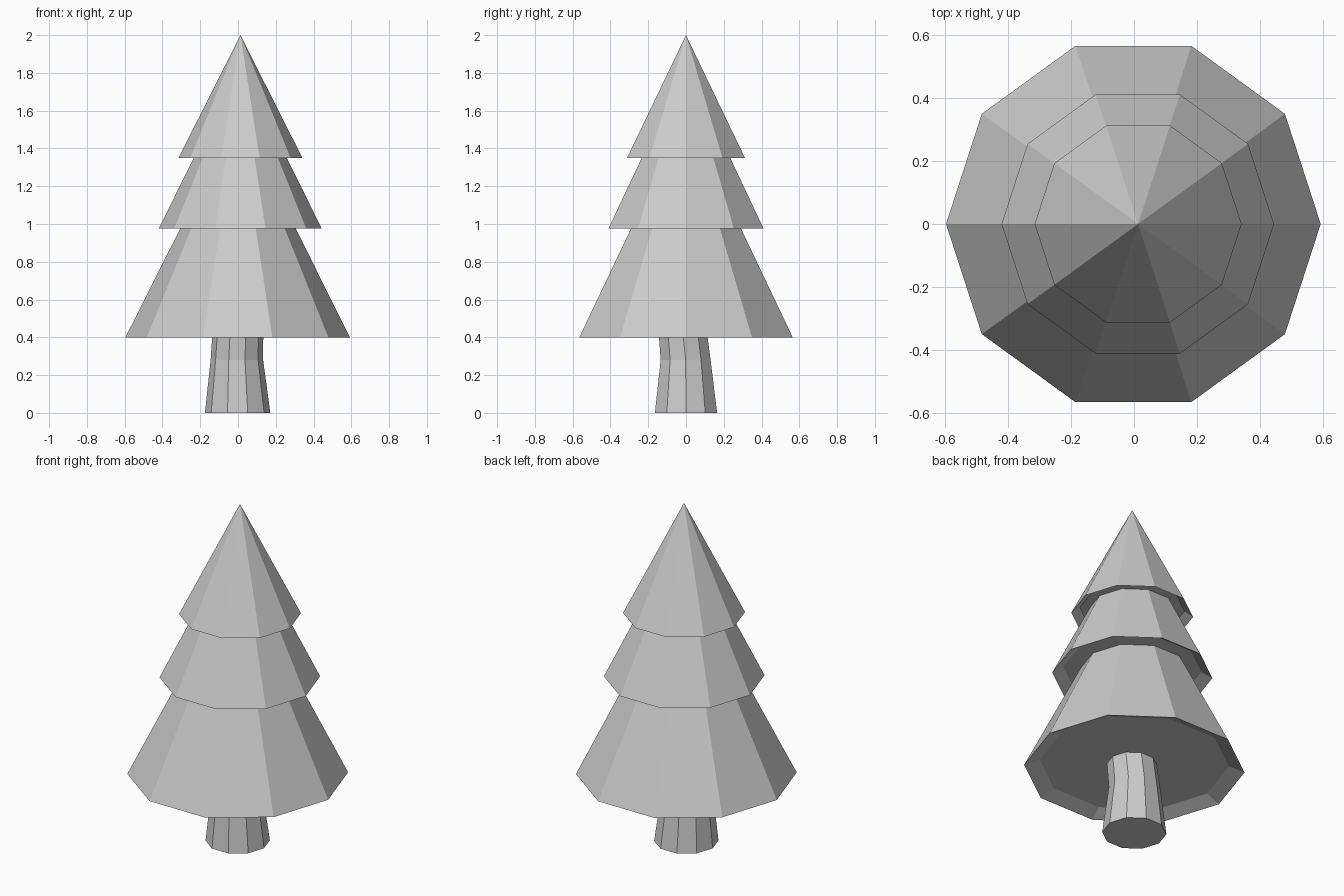
import bpy, bmesh
from math import cos, sin, pi

if "Cube" in bpy.data.objects:
    bpy.data.objects.remove(bpy.data.objects["Cube"])

SIDES = 10


def loft(name, rings):
    """Skin ten-sided rings (x, y, z, radius); radius 0 gives a point, ends are capped."""
    bm = bmesh.new()
    loops = []
    for x, y, z, r in rings:
        n = SIDES if r > 0 else 1
        loops.append([bm.verts.new((x + r * cos(2 * pi * i / SIDES),
                                    y + r * sin(2 * pi * i / SIDES), z)) for i in range(n)])
    for a, b in zip(loops, loops[1:]):
        for i in range(SIDES):
            j = (i + 1) % SIDES
            if len(b) == 1:
                bm.faces.new((a[i], a[j], b[0]))
            else:
                bm.faces.new((a[i], a[j], b[j], b[i]))
    for end in (loops[0], loops[-1]):
        if len(end) > 1:
            bm.faces.new(end)
    bmesh.ops.recalc_face_normals(bm, faces=bm.faces)
    mesh = bpy.data.meshes.new(name)
    bm.to_mesh(mesh)
    bm.free()
    obj = bpy.data.objects.new(name, mesh)
    bpy.context.collection.objects.link(obj)
    return obj


def tier(name, x, z, radius, top):
    """Foliage skirt with a shallow recess underneath."""
    return loft(name, [(x, 0, z + 0.035, radius * 0.86), (x, 0, z, radius), top])


# Slightly bent, flared trunk
loft("trunk", [(-0.002, 0, 0, 0.173), (-0.006, -0.002, 0.28, 0.139),
               (0, -0.018, 0.437, 0.134)])

# Three stacked foliage tiers
tier("lower_foliage", -0.002, 0.40, 0.594, (0.0, 0, 1.012, 0.288))
tier("middle_foliage", 0.012, 0.975, 0.432, (0.012, 0, 1.387, 0.228))
tier("upper_foliage", 0.013, 1.35, 0.328, (0.013, 0, 2.0, 0))
